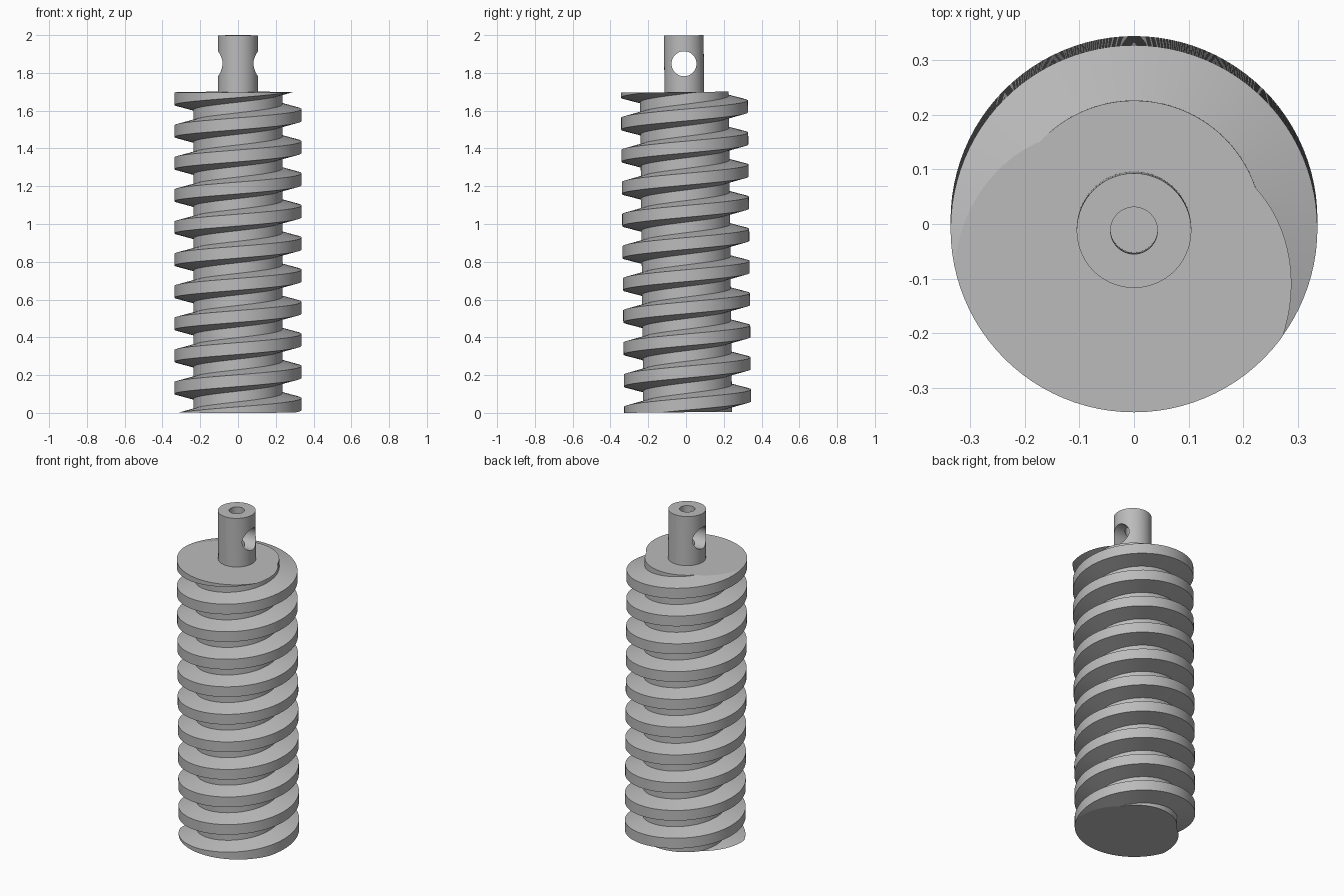
import bpy, bmesh
from math import cos, sin, tau, pi, radians
from mathutils import Matrix

cube = bpy.data.objects.get("Cube")
if cube:
    bpy.data.objects.remove(cube, do_unlink=True)

PITCH, LENGTH, TOP = 0.17, 1.695, 1.995
ROOT_R, TIP_R, SHAFT_R = 0.235, 0.336, 0.105
STEPS = 96

# The whole worm leans very slightly toward the front
LEAN = (Matrix.Translation((0, 0, 0.85)) @ Matrix.Rotation(0.0105, 4, "X")
        @ Matrix.Translation((0, 0, -0.8465)))

steel = bpy.data.materials.new("plain grey")
steel.use_nodes = True
GREY = (0.5, 0.5, 0.5, 1)
steel.diffuse_color = GREY
steel.node_tree.nodes["Principled BSDF"].inputs["Base Color"].default_value = GREY


def make_object(name, bm):
    mesh = bpy.data.meshes.new(name)
    bmesh.ops.recalc_face_normals(bm, faces=bm.faces)
    bm.to_mesh(mesh)
    bm.free()
    obj = bpy.data.objects.new(name, mesh)
    mesh.materials.append(steel)
    bpy.context.collection.objects.link(obj)
    return obj


def cylinder(name, radius, depth, matrix, segments=96):
    bm = bmesh.new()
    bmesh.ops.create_cone(bm, cap_ends=True, segments=segments, radius1=radius,
                          radius2=radius, depth=depth, matrix=matrix)
    return make_object(name, bm)


def finish(obj):
    obj.data.transform(LEAN)
    bpy.ops.object.select_all(action="DESELECT")
    obj.select_set(True)
    bpy.context.view_layer.objects.active = obj
    bpy.ops.object.shade_smooth_by_angle(angle=radians(10))


# Threaded body: one trapezoid tooth swept along a right-handed helix
bm = bmesh.new()
tip, flank = 0.369 * PITCH, 0.151 * PITCH
profile = [(-tip / 2 - flank, ROOT_R), (-tip / 2, TIP_R),
           (tip / 2, TIP_R), (tip / 2 + flank, ROOT_R)]
phase = LENGTH - PITCH * 268.5 / 360
rows = []
for i in range(-2 * STEPS, 13 * STEPS):
    a = tau * i / STEPS
    z = phase - LENGTH + PITCH * i / STEPS
    rows.append([bm.verts.new((r * cos(a), r * sin(a), z + dz)) for dz, r in profile])
for i in range(len(rows) - STEPS - 1):
    lower, upper = rows[i], rows[i + 1]
    # the root groove joins each turn to the one above it
    strip_a = lower + [rows[i + STEPS][0]]
    strip_b = upper + [rows[i + 1 + STEPS][0]]
    for j in range(4):
        bm.faces.new((strip_a[j], strip_b[j], strip_b[j + 1], strip_a[j + 1]))

# Trim both ends flat and cap them
for z, direction in ((0, -1), (LENGTH, 1)):
    cut = bmesh.ops.bisect_plane(bm, geom=bm.verts[:] + bm.edges[:] + bm.faces[:],
                                 dist=1e-6, plane_co=(0, 0, z),
                                 plane_no=(0, 0, direction), clear_outer=True)
    rim = [e for e in cut["geom_cut"] if isinstance(e, bmesh.types.BMEdge)]
    bmesh.ops.edgeloop_fill(bm, edges=rim)
bmesh.ops.delete(bm, geom=[v for v in bm.verts if not v.link_faces], context="VERTS")
finish(make_object("threaded_body", bm))

# Shaft stub with an axial bore and a cross hole
base = LENGTH - 0.05
shaft = cylinder("shaft", SHAFT_R, TOP - base,
                 Matrix.Translation((0, 0, (TOP + base) / 2)))
cutters = [
    cylinder("bore_cutter", 0.043, 0.57, Matrix.Translation((0, 0, TOP)), 64),
    cylinder("cross_cutter", 0.066, 0.5, Matrix.Translation((0, 0, 1.845))
             @ Matrix.Rotation(pi / 2, 4, "Y"), 64),
]
bpy.context.view_layer.objects.active = shaft
for cutter in cutters:
    cutter.hide_render = True
    mod = shaft.modifiers.new("hole", "BOOLEAN")
    mod.operation, mod.solver, mod.object = "DIFFERENCE", "EXACT", cutter
    bpy.ops.object.modifier_apply(modifier=mod.name)
    bpy.data.objects.remove(cutter, do_unlink=True)
finish(shaft)
